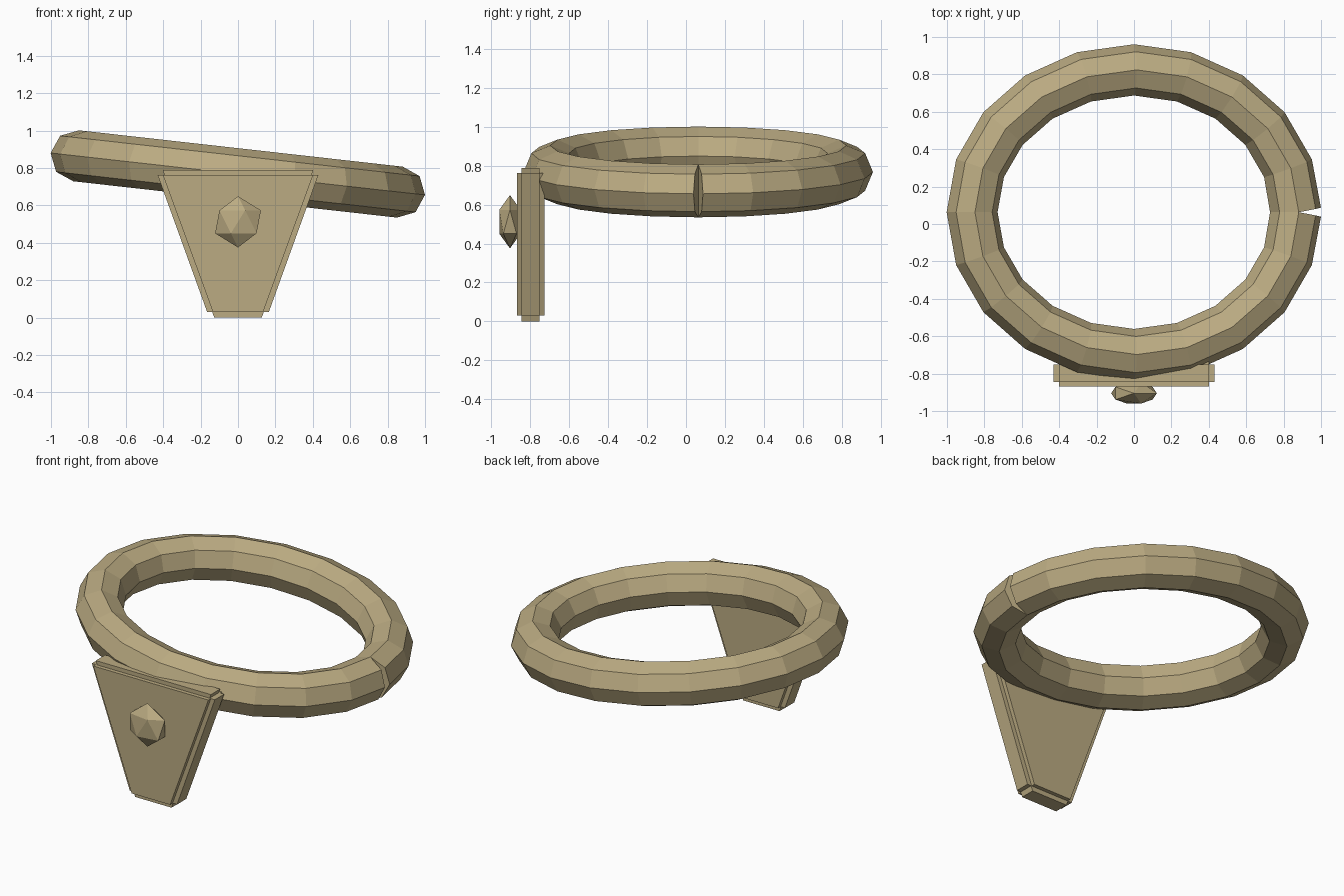
import bpy, bmesh, math
from mathutils import Vector, Matrix

if "Cube" in bpy.data.objects:
    bpy.data.objects.remove(bpy.data.objects["Cube"])

tan = bpy.data.materials.new("tan metal")
tan.diffuse_color = (0.50, 0.41, 0.225, 1)
tan.use_nodes = True
tan.node_tree.nodes["Principled BSDF"].inputs["Base Color"].default_value = tan.diffuse_color


def finish(name, bm):
    bmesh.ops.recalc_face_normals(bm, faces=bm.faces)
    me = bpy.data.meshes.new(name)
    bm.to_mesh(me)
    bm.free()
    me.materials.append(tan)
    ob = bpy.data.objects.new(name, me)
    bpy.context.collection.objects.link(ob)
    return ob


# Open tilted ring: octagonal tube along an ellipse, with a small notch where its ends meet
def ring():
    bm = bmesh.new()
    n, sides, r = 20, 8, 0.137
    path = [Vector((0.871 * math.cos(2 * math.pi * i / n),
                    0.761 * math.sin(2 * math.pi * i / n), 0)) for i in range(n + 1)]
    loops = []
    for i, p in enumerate(path):
        t = Vector()
        if i > 0:
            t += (p - path[i - 1]).normalized()
        if i < n:
            t += (path[i + 1] - p).normalized()
        t.normalize()
        out = Vector((t.y, -t.x, 0))
        loops.append([bm.verts.new(p + r * (out * math.cos(a) + Vector((0, 0, math.sin(a)))))
                      for a in (2 * math.pi * k / sides for k in range(sides))])
    for a, b in zip(loops, loops[1:]):
        for k in range(sides):
            j = (k + 1) % sides
            bm.faces.new((a[k], a[j], b[j], b[k]))
    bm.faces.new(loops[0])
    bm.faces.new(loops[-1])
    ob = finish("ring", bm)
    ob.matrix_world = (Matrix.Translation((0, 0.063, 0.768))
                       @ Matrix.Rotation(math.radians(6.4), 4, 'Y'))


# Tapered plate between two heights and two depths
def plate(name, bottom, top, z0, z1, y0, y1):
    bm = bmesh.new()
    prof = [(-bottom, z0), (bottom, z0), (top, z1), (-top, z1)]
    f = [bm.verts.new((x, y0, z)) for x, z in prof]
    b = [bm.verts.new((x, y1, z)) for x, z in prof]
    bm.faces.new(f)
    bm.faces.new(b[::-1])
    for k in range(4):
        j = (k + 1) % 4
        bm.faces.new((f[k], b[k], b[j], f[j]))
    finish(name, bm)


ring()
# Bracket with stepped edges on every side
plate("bracket_body", 0.134, 0.402, 0.03, 0.763, -0.87, -0.727)
plate("bracket_side_steps", 0.165, 0.43, 0.03, 0.763, -0.845, -0.752)
plate("bracket_end_steps", 0.127, 0.402, 0.0, 0.788, -0.845, -0.752)

# Faceted stud on the front of the bracket
bm = bmesh.new()
bmesh.ops.create_icosphere(bm, subdivisions=1, radius=0.137)
bmesh.ops.scale(bm, vec=(1, 0.47, 1), verts=bm.verts)
bmesh.ops.translate(bm, vec=(0, -0.905, 0.512), verts=bm.verts)
finish("stud", bm)
